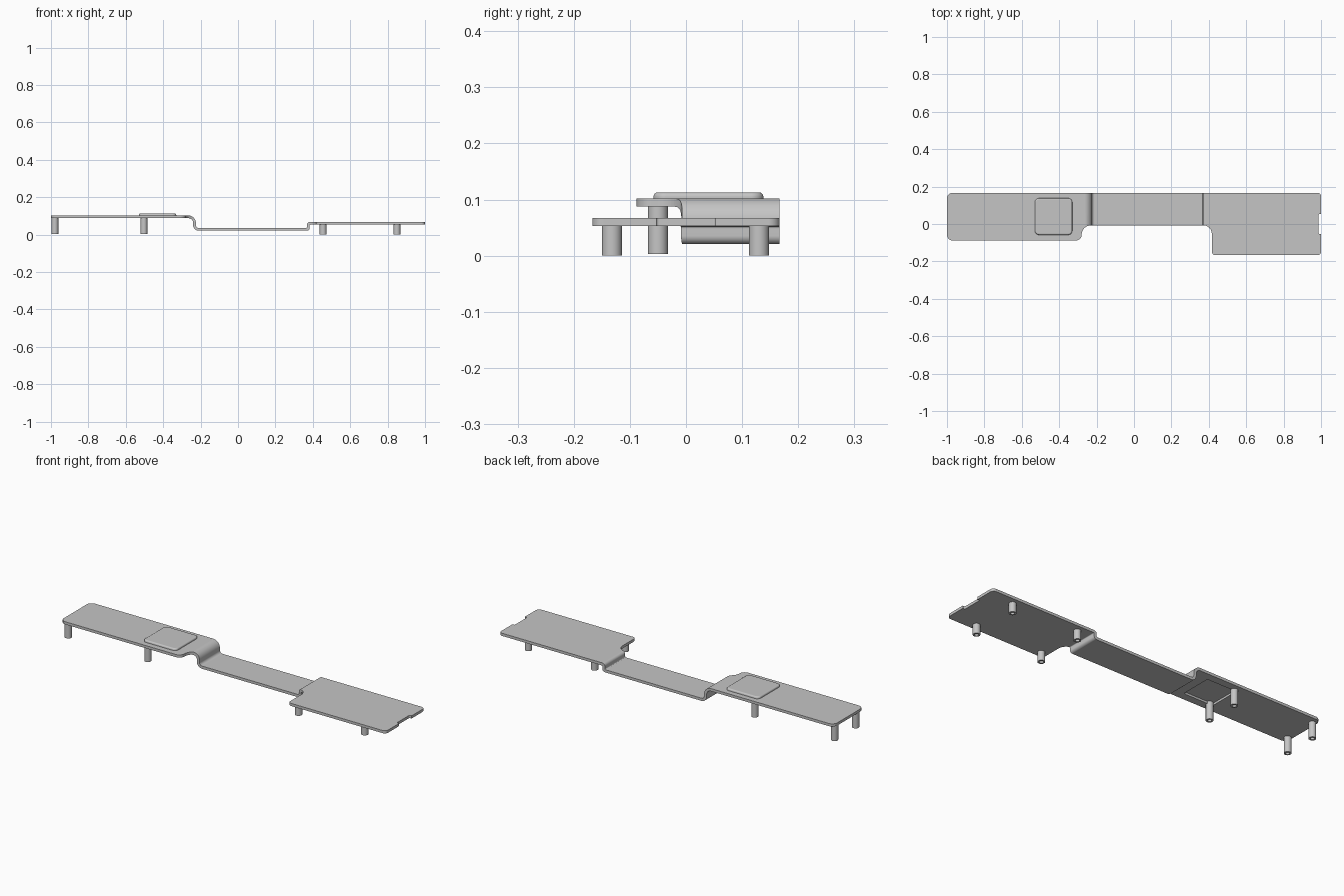
import bpy
import bmesh
from math import tan, pi, sin
from mathutils import Vector

if "Cube" in bpy.data.objects:
    bpy.data.objects.remove(bpy.data.objects["Cube"])

grey = bpy.data.materials.new("metal grey")
grey.use_nodes = True
COLOUR = (0.56, 0.56, 0.56, 1)
grey.diffuse_color = COLOUR
grey.node_tree.nodes["Principled BSDF"].inputs["Base Color"].default_value = COLOUR


def rounded(corners, steps=8):
    """Polygon from (a, b, radius) corners, each replaced by an arc."""
    out = []
    for i, (a, b, r) in enumerate(corners):
        p = Vector((a, b))
        if r == 0:
            out.append(p)
            continue
        u = (Vector(corners[i - 1][:2]) - p).normalized()
        v = (Vector(corners[(i + 1) % len(corners)][:2]) - p).normalized()
        half = u.angle(v) / 2
        centre = p + (u + v).normalized() * r / sin(half)
        start = (p + u * r / tan(half) - centre).normalized()
        end = (p + v * r / tan(half) - centre).normalized()
        out += [centre + start.slerp(end, k / steps) * r for k in range(steps + 1)]
    return out


def new_object(name, bm):
    bmesh.ops.recalc_face_normals(bm, faces=bm.faces)
    mesh = bpy.data.meshes.new(name)
    bm.to_mesh(mesh)
    bm.free()
    mesh.materials.append(grey)
    obj = bpy.data.objects.new(name, mesh)
    bpy.context.collection.objects.link(obj)
    return obj


def prism(name, points, lo, hi, axis="z"):
    """Extrude a flat outline along z, or an x-z profile along y."""
    bm = bmesh.new()
    place = (lambda p: (p.x, p.y, lo)) if axis == "z" else (lambda p: (p.x, lo, p.y))
    face = bm.faces.new([bm.verts.new(place(p)) for p in points])
    ext = bmesh.ops.extrude_face_region(bm, geom=[face])
    move = Vector((0, 0, hi - lo)) if axis == "z" else Vector((0, hi - lo, 0))
    bmesh.ops.translate(bm, vec=move, verts=[e for e in ext["geom"] if isinstance(e, bmesh.types.BMVert)])
    # the starting face is kept by the extrusion and closes the prism
    return new_object(name, bm)


def select(obj):
    bpy.ops.object.select_all(action="DESELECT")
    obj.select_set(True)
    bpy.context.view_layer.objects.active = obj


def boolean(obj, cutter, operation):
    mod = obj.modifiers.new(operation.lower(), "BOOLEAN")
    mod.object, mod.operation, mod.solver = cutter, operation, "EXACT"
    select(obj)
    bpy.ops.object.modifier_apply(modifier=mod.name)
    bpy.data.objects.remove(cutter)


def smooth(obj):
    """Smooth the bends while the large faces stay flat."""
    select(obj)
    bpy.ops.object.shade_smooth_by_angle(angle=pi / 6)
    mod = obj.modifiers.new("flat_faces", "WEIGHTED_NORMAL")
    mod.keep_sharp = True


def rectangle(x0, x1, y0, y1, r):
    return rounded([(x0, y0, r), (x1, y0, r), (x1, y1, r), (x0, y1, r)])


# Levels of the sheet: top of each of its three runs, and its thickness
HIGH, LOW, MID, THICK = 0.102, 0.035, 0.067, 0.0145

# Bent sheet seen from the side
profile = rounded([
    (-1.1, HIGH, 0), (-0.225, HIGH, 0.04), (-0.225, LOW, 0.015),
    (0.368, LOW, 0.004), (0.368, MID, 0.015), (1.1, MID, 0),
    (1.1, MID - THICK, 0), (0.383, MID - THICK, 0.004),
    (0.383, LOW - THICK, 0.015), (-0.24, LOW - THICK, 0.03),
    (-0.24, HIGH - THICK, 0.025), (-1.1, HIGH - THICK, 0)])
bracket = prism("bent_bracket", profile, -0.3, 0.3, "y")

# Trim the sheet to its outline from above, with the end notch
BACK = 0.167
outline = rounded([
    (-1, -0.088, 0.03), (-0.28, -0.088, 0.03), (-0.28, -0.007, 0.05),
    (0.416, -0.007, 0.045), (0.416, -BACK, 0.02), (1, -BACK, 0.02),
    (1, -0.053, 0), (0.987, -0.053, 0.005), (0.987, 0.053, 0.005), (1, 0.053, 0),
    (1, BACK, 0.02), (-1, BACK, 0.03)])
boolean(bracket, prism("outline_cutter", outline, -0.2, 0.3), "INTERSECT")

# Raised pad, hollow underneath
recess = rectangle(-0.518, -0.342, -0.046, 0.126, 0.012)
boolean(bracket, prism("recess_cutter", recess, 0.05, 0.0985), "DIFFERENCE")
smooth(bracket)

PAD_TOP = 0.113
pad = prism("raised_pad", rectangle(-0.53, -0.33, -0.058, 0.138, 0.022), 0.0985, PAD_TOP)
bm = bmesh.new()
bm.from_mesh(pad.data)
rim = [e for e in bm.edges if all(abs(v.co.z - PAD_TOP) < 1e-4 for v in e.verts)]
bmesh.ops.bevel(bm, geom=rim, offset=0.008, segments=4, profile=0.5, affect="EDGES")
bm.to_mesh(pad.data)
bm.free()
smooth(pad)


def standoff(name, x, y, bottom, top, sides=24):
    """Round post with a blind hole in its lower end."""
    outer, inner, depth = 0.018, 0.010, 0.045
    section = [(0, top), (outer, top), (outer, bottom), (inner, bottom),
               (inner, bottom + depth), (0, bottom + depth)]
    bm = bmesh.new()
    verts = [bm.verts.new((r, 0, z)) for r, z in section]
    edges = [bm.edges.new(pair) for pair in zip(verts, verts[1:])]
    bmesh.ops.spin(bm, geom=verts + edges, cent=(0, 0, 0), axis=(0, 0, 1),
                   angle=2 * pi, steps=sides)
    bmesh.ops.remove_doubles(bm, verts=bm.verts, dist=1e-5)
    post = new_object(name, bm)
    post.location = (x, y, 0)
    smooth(post)


# Four posts under each end plate
for side, xs, front_y, bottom, tops in (
        ("right", (-0.979, -0.503), -0.05, 0.003, (0.09, 0.1)),
        ("left", (0.455, 0.85), -0.132, 0, (0.055, 0.055))):
    for place, x, top in zip(("first", "second"), xs, tops):
        for row, y in (("front", front_y), ("back", 0.13)):
            standoff(f"{side}_{row}_{place}_post", x, y, bottom, top)
